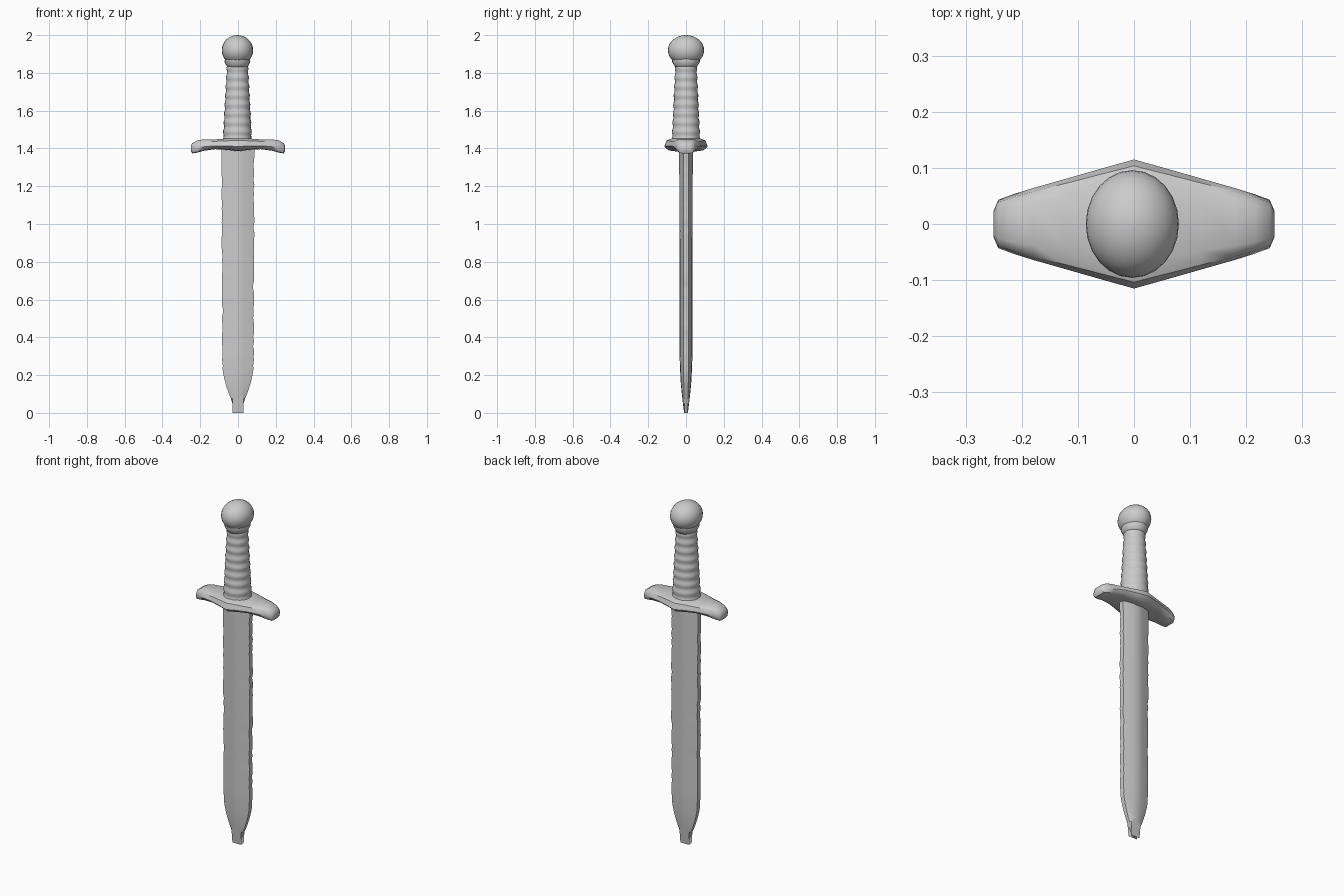
import bpy, bmesh, math, random

random.seed(4)
cube = bpy.data.objects.get("Cube")
if cube:
    bpy.data.objects.remove(cube, do_unlink=True)

GREY = (0.6, 0.6, 0.6, 1)
metal = bpy.data.materials.new("worn grey")
metal.use_nodes = True
metal.diffuse_color = GREY
metal.node_tree.nodes["Principled BSDF"].inputs["Base Color"].default_value = GREY


def loft(name, rings, angle):
    """Skin a list of equal-length point rings and cap both ends."""
    bm = bmesh.new()
    loops = [[bm.verts.new(p) for p in ring] for ring in rings]
    n = len(loops[0])
    for a, b in zip(loops, loops[1:]):
        for i in range(n):
            j = (i + 1) % n
            bm.faces.new((a[i], a[j], b[j], b[i]))
    bm.faces.new(loops[0])
    bm.faces.new(loops[-1])
    bmesh.ops.recalc_face_normals(bm, faces=bm.faces)
    mesh = bpy.data.meshes.new(name)
    bm.to_mesh(mesh)
    bm.free()
    mesh.materials.append(metal)
    obj = bpy.data.objects.new(name, mesh)
    bpy.context.collection.objects.link(obj)
    bpy.ops.object.select_all(action="DESELECT")
    obj.select_set(True)
    bpy.context.view_layer.objects.active = obj
    bpy.ops.object.shade_smooth_by_angle(angle=math.radians(angle))
    return obj


def sample(table, t):
    """Linear interpolation through rows of (t, values...)."""
    for a, b in zip(table, table[1:]):
        if t <= b[0]:
            f = (t - a[0]) / (b[0] - a[0])
            return [u + (v - u) * f for u, v in zip(a[1:], b[1:])]
    return table[-1][1:]


# Blade: ridged section with narrow blunt edges, slightly nicked, curved point
blade_profile = [  # height, half width, ridge depth, edge depth
    (0.0, 0.003, 0.010, 0.007), (0.04, 0.021, 0.015, 0.008),
    (0.1, 0.048, 0.022, 0.010), (0.16, 0.068, 0.028, 0.012),
    (0.22, 0.081, 0.031, 0.013), (0.3, 0.085, 0.034, 0.014),
    (1.41, 0.087, 0.036, 0.014)]
rings = []
steps = 56
for k in range(steps + 1):
    z = 1.41 * k / steps
    w, ridge, edge = sample(blade_profile, z)
    worn = 0.25 < z < 1.35
    wl, wr = (w - random.choice((0, 0, 0.002, 0.005)) * worn for _ in range(2))
    rings.append([(wr, -edge, z), (wr, edge, z), (0.03, ridge * 0.9, z),
                  (0, ridge, z), (-0.03, ridge * 0.9, z), (-wl, edge, z),
                  (-wl, -edge, z), (-0.03, -ridge * 0.9, z),
                  (0, -ridge, z), (0.03, -ridge * 0.9, z)])
loft("blade", rings, 30)

# Crossguard: pointed in the middle, tapering to drooping blunt ends
guard_profile = [  # x, half depth, bottom, top
    (0, 0.115, 1.385, 1.456), (0.05, 0.101, 1.392, 1.453),
    (0.12, 0.081, 1.396, 1.448), (0.18, 0.064, 1.388, 1.448),
    (0.215, 0.053, 1.378, 1.443), (0.242, 0.043, 1.374, 1.428),
    (0.25, 0.024, 1.385, 1.413)]
stations = [(-x, *r) for x, *r in guard_profile[:0:-1]] + guard_profile
section = [(1, 0.35), (0.9, 0.8), (0.6, 1), (-0.6, 1), (-0.9, 0.8),
           (-1, 0.35), (-0.8, 0.06), (-0.5, 0), (0.5, 0), (0.8, 0.06)]
loft("crossguard", [[(x, u * d, lo + v * (hi - lo)) for u, v in section]
                    for x, d, lo, hi in stations], 45)


def oval(rx, ry, z, n=24):
    return [(rx * math.cos(2 * math.pi * i / n) - 0.003,
             ry * math.sin(2 * math.pi * i / n), z) for i in range(n)]


# Grip: tapered oval with soft wrapped ridges
rings = []
for k in range(57):
    t = k / 56
    wave = 0.0022 * math.sin(t * 18 * math.pi)
    rings.append(oval(0.077 - 0.023 * t + wave, 0.075 - 0.020 * t + wave, 1.43 + 0.43 * t))
loft("grip", rings, 60)

# Collar flaring into the pommel
loft("collar", [oval(0.050, 0.054, 1.825), oval(0.060, 0.064, 1.842),
                oval(0.068, 0.073, 1.858), oval(0.066, 0.074, 1.875)], 60)

# Pommel: flattened ball
rings = []
for k in range(17):
    a = math.pi * (k + 0.15) / 16.3
    s = math.sin(a)
    rings.append(oval(0.083 * s, 0.096 * s, 1.920 - 0.08 * math.cos(a)))
loft("pommel", rings, 60)
